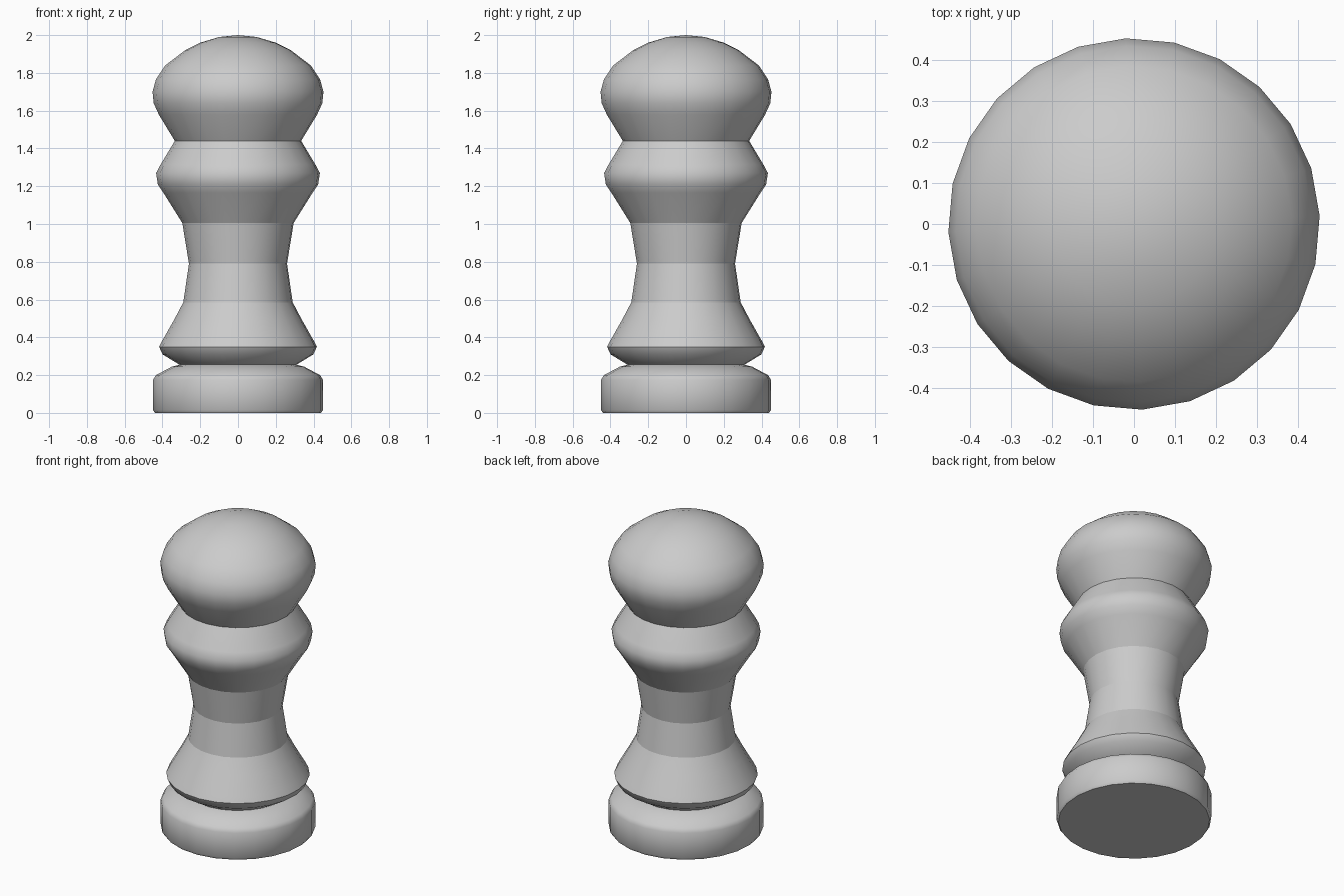
import bpy
import bmesh
from math import cos, sin, tau, radians

SIDES = 24
TURN = radians(2.5)

cube = bpy.data.objects.get("Cube")
if cube:
    bpy.data.objects.remove(cube, do_unlink=True)

# Single stone colour
stone = bpy.data.materials.new("stone_grey")
stone.use_nodes = True
GREY = (0.6, 0.6, 0.6, 1)
stone.diffuse_color = GREY
stone.node_tree.nodes["Principled BSDF"].inputs["Base Color"].default_value = GREY


def lathe(name, profile):
    """Spin a (radius, height) profile about z; zero radius closes to a point."""
    bm = bmesh.new()
    rings = []
    for r, z in profile:
        if r == 0:
            rings.append([bm.verts.new((0, 0, z))] * SIDES)
        else:
            rings.append([bm.verts.new((r * cos(TURN + tau * i / SIDES),
                                        r * sin(TURN + tau * i / SIDES), z))
                          for i in range(SIDES)])
    for low, high in zip(rings, rings[1:]):
        for i in range(SIDES):
            j = (i + 1) % SIDES
            corners = dict.fromkeys((low[i], low[j], high[j], high[i]))
            bm.faces.new(list(corners))
    mesh = bpy.data.meshes.new(name)
    bm.to_mesh(mesh)
    bm.free()
    mesh.materials.append(stone)
    obj = bpy.data.objects.new(name, mesh)
    bpy.context.collection.objects.link(obj)
    bpy.ops.object.select_all(action='DESELECT')
    obj.select_set(True)
    bpy.context.view_layer.objects.active = obj
    bpy.ops.object.shade_smooth_by_angle(angle=radians(42))


# Bands share their end radii, so their seams stay crisp
lathe("foot_disc", [(0, 0), (.44, 0), (.45, .015), (.45, .175), (.435, .2),
                    (.35, .245), (.31, .255)])
lathe("lower_flare", [(.31, .255), (.4, .31), (.418, .35), (.4, .385),
                      (.34, .49), (.29, .585)])
lathe("lower_stem", [(.29, .585), (.26, .79)])
lathe("upper_stem", [(.26, .79), (.295, 1.005)])
lathe("collar", [(.295, 1.005), (.395, 1.165), (.425, 1.21), (.434, 1.27),
                 (.41, 1.315), (.335, 1.44)])
lathe("head", [(.335, 1.44), (.42, 1.58), (.447, 1.64), (.453, 1.7),
               (.435, 1.765), (.385, 1.84), (.28, 1.92), (.2, 1.96),
               (.1, 1.99), (0, 2)])
